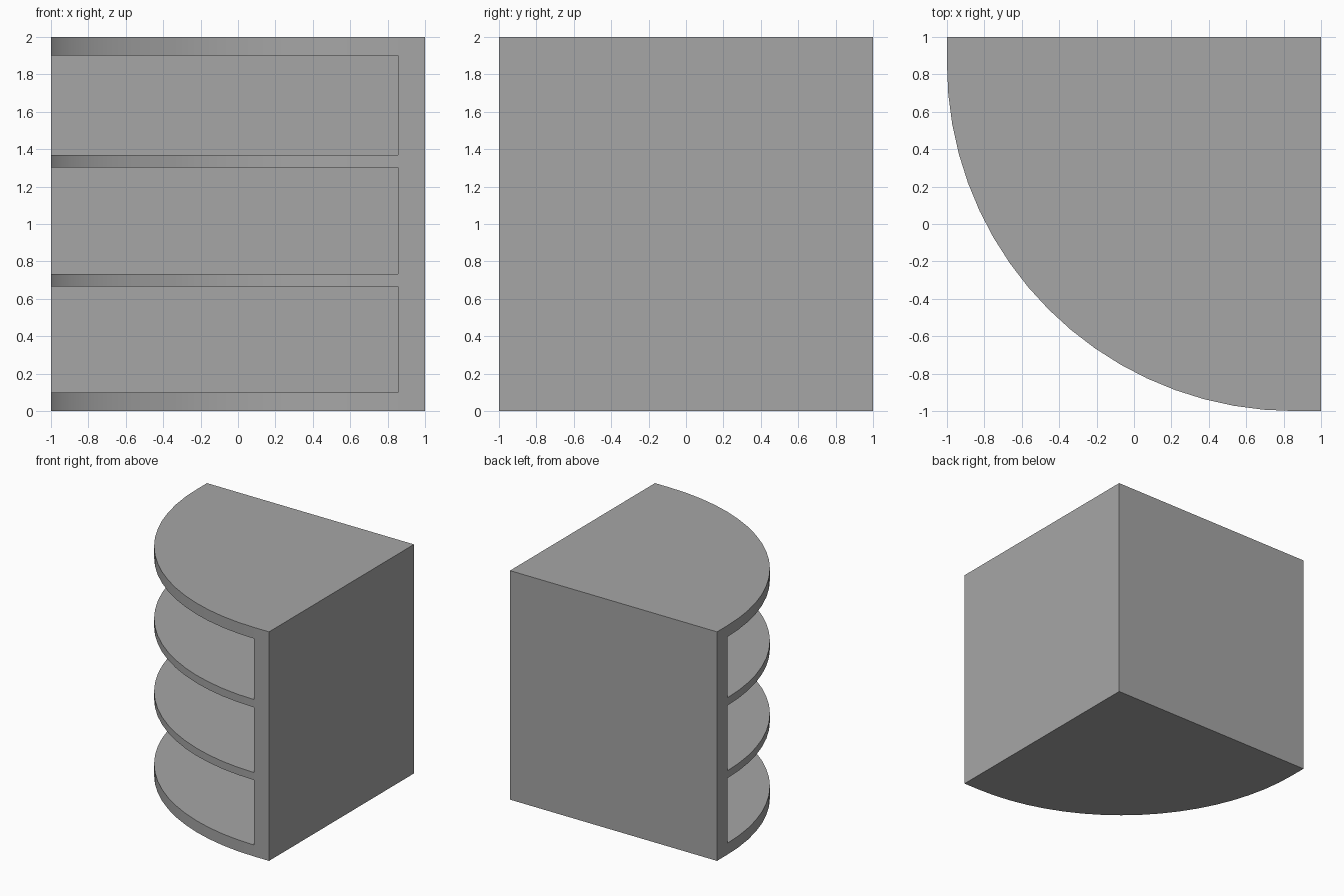
import bpy
from math import sin, cos, pi, radians

if "Cube" in bpy.data.objects:
    bpy.data.objects.remove(bpy.data.objects["Cube"])

INNER = 0.855            # inner face of both walls, also the arc centre
RADIUS = INNER + 1.0
SEGMENTS = 18

grey = bpy.data.materials.new("dark_grey")
grey.diffuse_color = (0.38, 0.38, 0.38, 1)
grey.use_nodes = True
grey.node_tree.nodes["Principled BSDF"].inputs["Base Color"].default_value = grey.diffuse_color


def prism(name, outline, z0, z1):
    """Extrude a counter-clockwise outline from z0 to z1."""
    n = len(outline)
    verts = [(x, y, z) for z in (z0, z1) for x, y in outline]
    faces = [list(range(n))[::-1], list(range(n, 2 * n))]
    faces += [[i, (i + 1) % n, (i + 1) % n + n, i + n] for i in range(n)]
    mesh = bpy.data.meshes.new(name)
    mesh.from_pydata(verts, [], faces)
    mesh.materials.append(grey)
    obj = bpy.data.objects.new(name, mesh)
    bpy.context.collection.objects.link(obj)
    return obj


# L-shaped pair of walls meeting in the back right corner
prism("corner_walls", [(-1, INNER), (INNER, INNER), (INNER, -1),
                       (1, -1), (1, 1), (-1, 1)], 0, 2)

# Quarter-round shelves fitted between the walls
quarter = [(INNER, INNER)]
for i in range(SEGMENTS + 1):
    a = pi + i * pi / 2 / SEGMENTS
    quarter.append((INNER + RADIUS * cos(a), INNER + RADIUS * sin(a)))

levels = {"bottom_shelf": (0, 0.1), "lower_shelf": (0.667, 0.733),
          "upper_shelf": (1.302, 1.37), "top_shelf": (1.902, 2)}
for name, (z0, z1) in levels.items():
    shelf = prism(name, quarter, z0, z1)
    bpy.ops.object.select_all(action='DESELECT')
    shelf.select_set(True)
    bpy.context.view_layer.objects.active = shelf
    bpy.ops.object.shade_smooth_by_angle(angle=radians(30))
